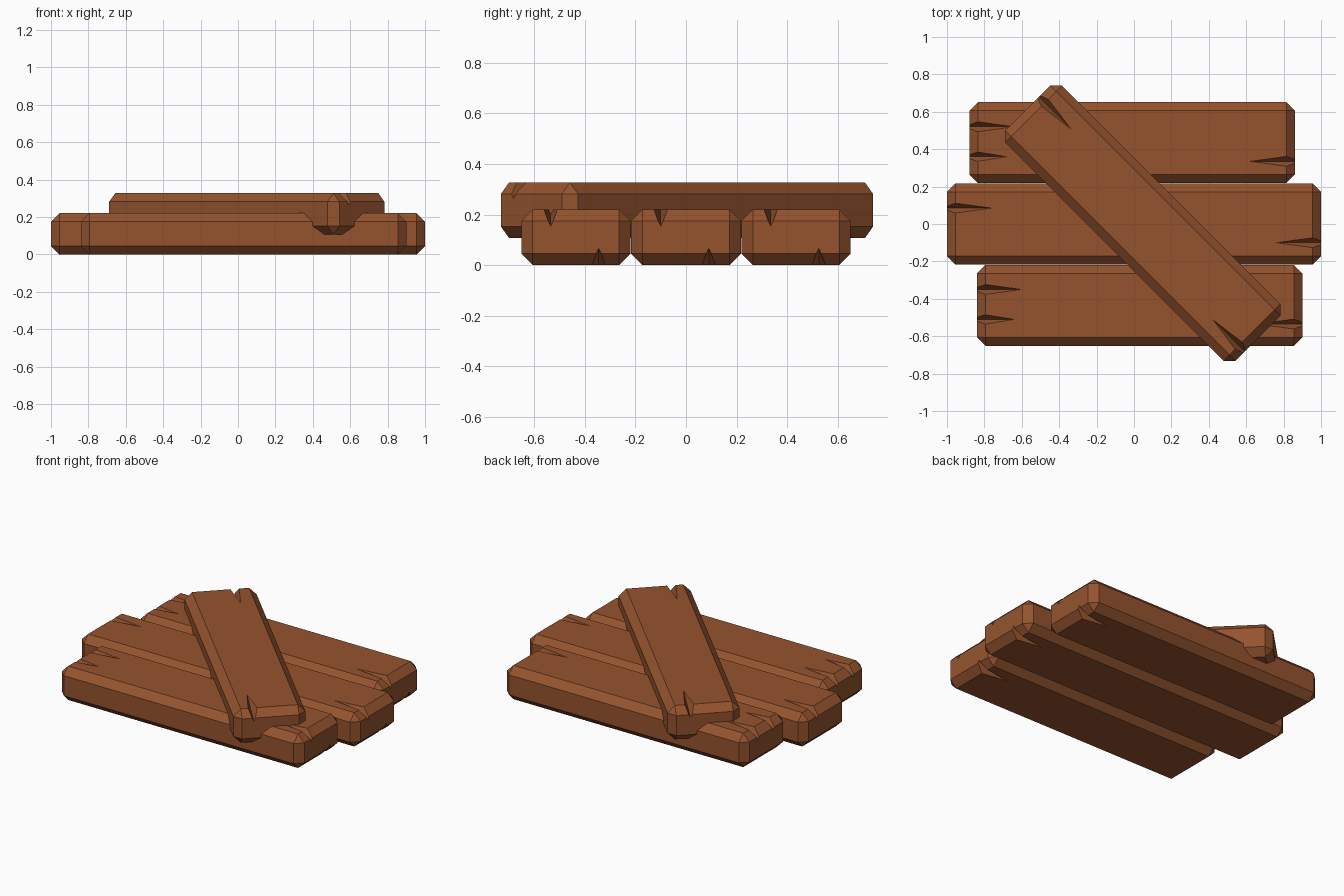
import bpy, bmesh, math
from mathutils import Matrix

if "Cube" in bpy.data.objects:
    bpy.data.objects.remove(bpy.data.objects["Cube"])

wood = bpy.data.materials.new("brown wood")
wood.diffuse_color = (0.30, 0.088, 0.028, 1)
wood.use_nodes = True
wood.node_tree.nodes["Principled BSDF"].inputs["Base Color"].default_value = wood.diffuse_color
T = 0.22          # plank thickness
C = 0.045         # chamfer


def link(name, bm):
    me = bpy.data.meshes.new(name)
    bmesh.ops.recalc_face_normals(bm, faces=bm.faces)
    bm.to_mesh(me)
    bm.free()
    me.materials.append(wood)
    ob = bpy.data.objects.new(name, me)
    bpy.context.collection.objects.link(ob)
    return ob


def add_crack(bm, half, end, y, up, length, depth=0.068, w=0.034):
    """Tapering V wedge at one end (+1/-1), on top (up=1) or bottom (up=-1)."""
    h = 0.05
    k = w * (depth + h) / depth
    pts = [(half + 0.01, -k, h), (half + 0.01, k, h), (half + 0.01, 0, -depth),
           (half - length, -0.012, h), (half - length, 0.012, h), (half - length, 0, 0)]
    vs = [bm.verts.new((end * px, y + py, up * (T / 2 + pz))) for px, py, pz in pts]
    bmesh.ops.convex_hull(bm, input=vs)


def plank(name, half, half_w, loc, angle, cracks):
    # chamfered board
    bm = bmesh.new()
    bmesh.ops.create_cube(bm, size=1, matrix=Matrix.Diagonal((2 * half, 2 * half_w, T, 1)))
    bmesh.ops.bevel(bm, geom=bm.edges[:], offset=C, segments=1, affect='EDGES')
    ob = link(name, bm)
    # split ends cut out of the board
    cb = bmesh.new()
    for c in cracks:
        add_crack(cb, half, *c)
    cutter = link(name + "_cutter", cb)
    cutter.hide_render = True
    mod = ob.modifiers.new("cracks", 'BOOLEAN')
    mod.operation = 'DIFFERENCE'
    mod.solver = 'EXACT'
    mod.object = cutter
    bpy.context.view_layer.update()
    dg = bpy.context.evaluated_depsgraph_get()
    me = bpy.data.meshes.new_from_object(ob.evaluated_get(dg))
    ob.modifiers.clear()
    ob.data = me
    bpy.data.objects.remove(cutter)
    ob.location = loc
    ob.rotation_euler.z = math.radians(angle)
    return ob


# cracks: (end, y, up, length)
base = [(1, -0.1, 1, 0.24), (1, 0.09, -1, 0.22), (-1, 0.085, 1, 0.24)]
extra = base + [(-1, -0.075, 1, 0.2)]

plank("middle_plank", 1.0, 0.217, (0, 0, T / 2), 0, base)
plank("back_plank", 0.87, 0.216, (-0.01, 0.435, T / 2), 0, extra)
plank("front_plank", 0.87, 0.216, (0.03, -0.435, T / 2), 0, extra)
plank("diagonal_plank", 0.87, 0.215, (0.047, 0.004, 0.217), -45, base)
